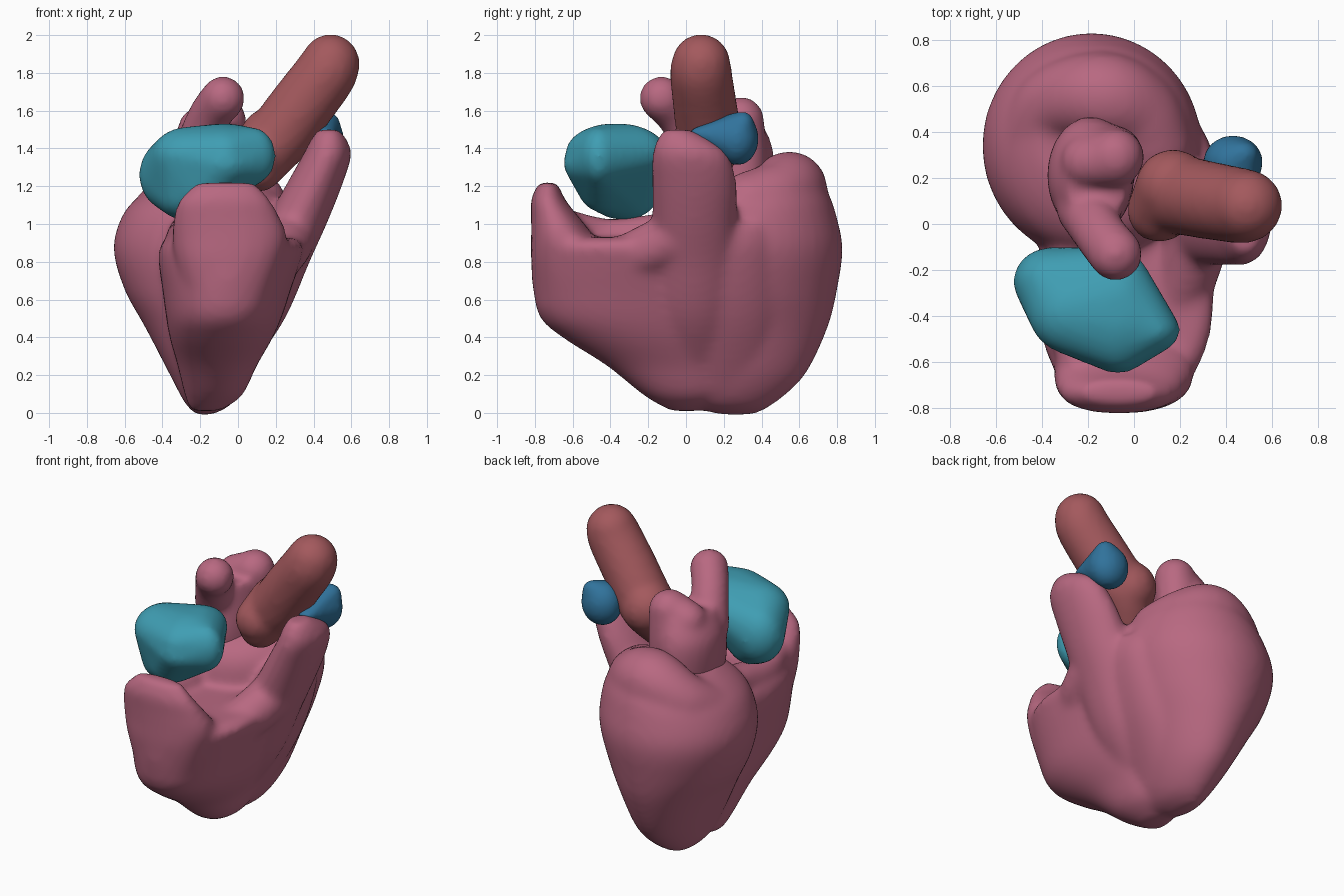
import bpy, bmesh, math
from mathutils import Matrix


def spline(rows, steps=6):
    """Catmull-Rom interpolation of rows of numbers."""
    out = []
    for i in range(len(rows) - 1):
        a, b, c, d = (rows[max(0, min(len(rows) - 1, i + k))] for k in (-1, 0, 1, 2))
        for s in range(steps):
            t = s / steps
            out.append([0.5 * (2 * q + (r - p) * t + (2 * p - 5 * q + 4 * r - w) * t * t
                               + (3 * q - p - 3 * r + w) * t ** 3)
                        for p, q, r, w in zip(a, b, c, d)])
    out.append(list(rows[-1]))
    return out


def loft(bm, rows, power=2.0, n=40):
    """Closed stack of horizontal rounded sections: (z, x0, x1, y0, y1)."""
    rings = []
    for z, x0, x1, y0, y1 in spline(rows):
        ring = []
        for k in range(n):
            a = 2 * math.pi * k / n
            c, s = math.cos(a), math.sin(a)
            u = math.copysign(abs(c) ** (2 / power), c)
            v = math.copysign(abs(s) ** (2 / power), s)
            ring.append(bm.verts.new(((x0 + x1) / 2 + u * (x1 - x0) / 2,
                                      (y0 + y1) / 2 + v * (y1 - y0) / 2, z)))
        rings.append(ring)
    for lo, hi in zip(rings, rings[1:]):
        for k in range(n):
            j = (k + 1) % n
            bm.faces.new((lo[k], lo[j], hi[j], hi[k]))
    bm.faces.new(rings[0][::-1])
    bm.faces.new(rings[-1])


def tube(bm, path):
    """Round-ended vessel along (x, y, z, radius) points."""
    for x, y, z, r in spline(path):
        bmesh.ops.create_uvsphere(bm, u_segments=24, v_segments=14, radius=r,
                                  matrix=Matrix.Translation((x, y, z)))


def hull(bm, balls):
    """Convex skin around ellipsoids (x, y, z, rx, ry, rz)."""
    for x, y, z, rx, ry, rz in balls:
        for i in range(1, 12):
            t = math.pi * i / 12
            for k in range(20):
                a = math.pi * k / 10
                bm.verts.new((x + rx * math.sin(t) * math.cos(a),
                              y + ry * math.sin(t) * math.sin(a),
                              z + rz * math.cos(t)))
    bmesh.ops.convex_hull(bm, input=bm.verts[:])
    bmesh.ops.delete(bm, geom=[v for v in bm.verts if not v.link_faces], context='VERTS')


def finish(bm, name, mat, voxel=0.02, iterations=8):
    """Fuse the overlapping forms into one soft skin."""
    bmesh.ops.recalc_face_normals(bm, faces=bm.faces[:])
    me = bpy.data.meshes.new(name)
    bm.to_mesh(me)
    bm.free()
    ob = bpy.data.objects.new(name, me)
    bpy.context.collection.objects.link(ob)
    me.materials.append(mat)
    rm = ob.modifiers.new("fuse", 'REMESH')
    rm.mode = 'VOXEL'
    rm.voxel_size = voxel
    rm.use_smooth_shade = True
    sm = ob.modifiers.new("soften", 'SMOOTH')
    sm.factor = 0.5
    sm.iterations = iterations
    return ob


def material(name, rgb):
    m = bpy.data.materials.new(name)
    m.diffuse_color = (*rgb, 1)
    return m


pink = material("muscle_pink", (0.48, 0.14, 0.22))
red = material("vessel_red", (0.37, 0.10, 0.11))
teal = material("chamber_teal", (0.05, 0.34, 0.45))
blue = material("vessel_blue", (0.03, 0.17, 0.33))

# Ventricles: rear lobe
bm = bmesh.new()
loft(bm, [(-0.01, -0.22, -0.14, 0.18, 0.36), (0.05, -0.28, -0.03, 0.0, 0.47),
          (0.20, -0.36, 0.06, -0.10, 0.63), (0.45, -0.49, 0.15, -0.14, 0.75),
          (0.65, -0.60, 0.23, -0.15, 0.80), (0.87, -0.66, 0.29, -0.15, 0.83),
          (1.05, -0.61, 0.28, -0.12, 0.795), (1.15, -0.52, 0.24, -0.05, 0.76),
          (1.21, -0.42, 0.18, 0.06, 0.71)])
# horseshoe rim on top of the rear lobe
tube(bm, [(-0.43, 0.38, 1.02, 0.16), (-0.34, 0.52, 1.10, 0.17), (-0.14, 0.55, 1.185, 0.20),
          (0.01, 0.48, 1.14, 0.19), (0.08, 0.34, 1.10, 0.18)])
# front lobe
loft(bm, [(0.01, -0.25, -0.10, -0.08, 0.08), (0.09, -0.28, 0.02, -0.22, 0.20),
          (0.25, -0.32, 0.10, -0.42, 0.25), (0.39, -0.36, 0.18, -0.64, 0.25),
          (0.50, -0.38, 0.23, -0.77, 0.25), (0.65, -0.40, 0.28, -0.81, 0.25),
          (0.80, -0.42, 0.33, -0.82, 0.24), (0.89, -0.41, 0.35, -0.81, 0.22),
          (0.93, -0.36, 0.29, -0.76, 0.20)], 2.2)
# raised front lip and the rims of the bowl
loft(bm, [(0.55, -0.26, 0.14, -0.79, -0.45), (0.80, -0.33, 0.23, -0.82, -0.47),
          (0.93, -0.35, 0.26, -0.82, -0.49), (1.04, -0.34, 0.22, -0.82, -0.57),
          (1.13, -0.31, 0.17, -0.82, -0.64), (1.22, -0.22, 0.09, -0.78, -0.68)], 2.2)
tube(bm, [(-0.23, -0.60, 0.97, 0.10), (-0.28, -0.40, 0.93, 0.10), (-0.26, -0.14, 0.95, 0.11)])
tube(bm, [(0.20, -0.28, 0.83, 0.13), (0.24, -0.18, 0.87, 0.14), (0.27, -0.08, 0.92, 0.14)])
# outflow stalk leaning right
loft(bm, [(0.25, -0.12, 0.08, -0.10, 0.20), (0.50, -0.08, 0.25, -0.18, 0.26),
          (0.80, 0.02, 0.38, -0.20, 0.28), (1.00, 0.14, 0.47, -0.18, 0.27),
          (1.20, 0.25, 0.55, -0.18, 0.27), (1.36, 0.34, 0.60, -0.18, 0.23),
          (1.44, 0.38, 0.58, -0.16, 0.14), (1.50, 0.42, 0.54, -0.12, 0.02)])
# soft bridge between stalk and rear lobe
loft(bm, [(0.12, -0.14, 0.02, 0.0, 0.40), (0.50, -0.05, 0.22, -0.02, 0.48),
          (0.85, 0.02, 0.34, 0.0, 0.48), (1.00, 0.06, 0.34, 0.05, 0.44)])
finish(bm, "ventricles", pink, 0.022, 14)

# Rear atrium: column with a front and a back horn
bm = bmesh.new()
loft(bm, [(1.00, -0.33, 0.00, 0.02, 0.43), (1.20, -0.37, 0.00, -0.05, 0.46),
          (1.40, -0.37, 0.00, -0.03, 0.46), (1.54, -0.30, -0.02, 0.0, 0.40)])
tube(bm, [(-0.21, 0.07, 1.40, 0.13), (-0.15, -0.04, 1.57, 0.115), (-0.08, -0.13, 1.665, 0.118)])
tube(bm, [(-0.09, 0.30, 1.12, 0.12), (-0.09, 0.30, 1.35, 0.13), (-0.08, 0.29, 1.55, 0.125)])
tube(bm, [(-0.20, 0.27, 1.50, 0.12), (-0.08, 0.28, 1.55, 0.12)])
finish(bm, "rear_atrium", pink, 0.02, 12)

# Main artery
bm = bmesh.new()
tube(bm, [(0.11, 0.08, 1.30, 0.13), (0.17, 0.12, 1.41, 0.165), (0.23, 0.12, 1.48, 0.172),
          (0.34, 0.10, 1.63, 0.17), (0.46, 0.08, 1.79, 0.165), (0.49, 0.08, 1.85, 0.155)])
tube(bm, [(0.11, 0.06, 1.36, 0.14), (0.17, 0.16, 1.45, 0.165)])
finish(bm, "main_artery", red)

# Front atrium
bm = bmesh.new()
hull(bm, [(-0.36, -0.25, 1.26, 0.165, 0.15, 0.19), (-0.28, -0.33, 1.15, 0.15, 0.18, 0.13),
          (-0.07, -0.37, 1.38, 0.17, 0.27, 0.155), (0.08, -0.46, 1.36, 0.12, 0.10, 0.15),
          (-0.26, -0.38, 1.36, 0.20, 0.19, 0.155), (-0.18, -0.43, 1.18, 0.15, 0.14, 0.12),
          (-0.07, -0.50, 1.32, 0.15, 0.15, 0.12)])
finish(bm, "front_atrium", teal)

# Lung artery stub
bm = bmesh.new()
hull(bm, [(0.43, 0.27, 1.45, 0.13, 0.115, 0.14), (0.47, 0.30, 1.53, 0.07, 0.06, 0.065),
          (0.46, 0.06, 1.48, 0.05, 0.04, 0.03)])
finish(bm, "lung_artery", blue, 0.015, 5)
